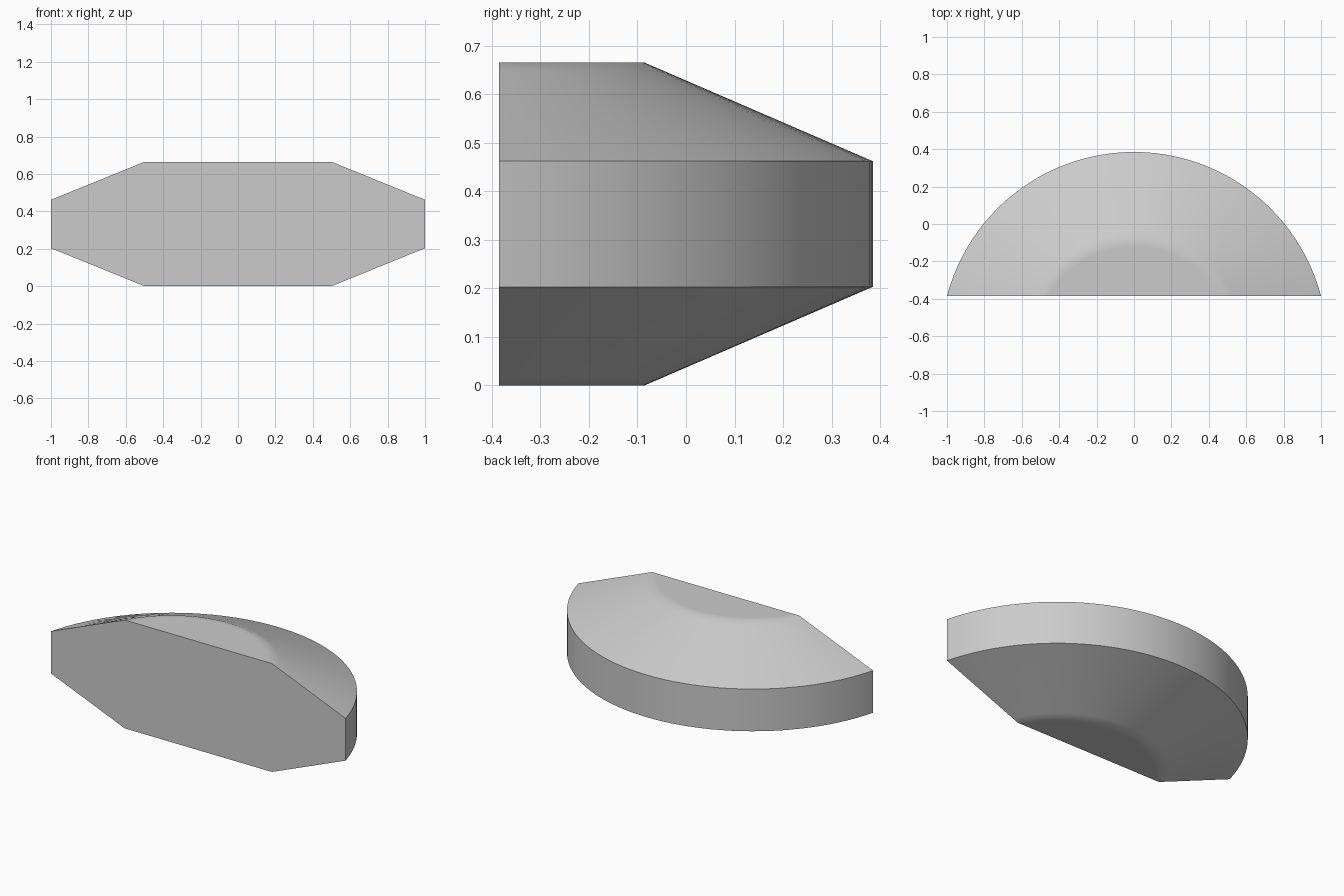
import bpy
import bmesh
from math import asin, sin, cos

default = bpy.data.objects.get("Cube")
if default:
    bpy.data.objects.remove(default, do_unlink=True)

FRONT = -0.385      # flat front plane
HEIGHT = 0.665
SEGMENTS = 48


def arc(bm, half_width, depth, z):
    """Circular arc standing on the front plane, from left to right."""
    radius = (half_width ** 2 + depth ** 2) / (2 * depth)
    centre = FRONT + depth - radius
    limit = asin(half_width / radius)
    angles = [limit * (1 - 2 * i / SEGMENTS) for i in range(SEGMENTS + 1)]
    return [bm.verts.new((radius * sin(a), centre + radius * cos(a), z)) for a in angles]


def blend(a, b, t):
    return tuple(p + (q - p) * t for p, q in zip(a, b))


# Lower half profile: half width, depth and height of each arc
cap = (0.5, 0.3, 0.0)
rim = (1.0, 0.77, 0.203)
lower = [(0.46, 0.265, 0.0), cap, blend(cap, rim, 0.08), rim]
rings = lower + [(w, d, HEIGHT - z) for w, d, z in reversed(lower)]

# Loft the arcs, then close the bottom, top and flat front
bm = bmesh.new()
arcs = [arc(bm, *ring) for ring in rings]
for low, high in zip(arcs, arcs[1:]):
    for i in range(SEGMENTS):
        bm.faces.new((low[i], low[i + 1], high[i + 1], high[i]))
bm.faces.new(arcs[0])
bm.faces.new(arcs[-1])
bm.faces.new([a[0] for a in arcs] + [a[-1] for a in reversed(arcs)])
bmesh.ops.recalc_face_normals(bm, faces=bm.faces)

mesh = bpy.data.meshes.new("half_disc_body")
bm.to_mesh(mesh)
bm.free()
body = bpy.data.objects.new("half_disc_body", mesh)
bpy.context.collection.objects.link(body)

# Plain grey material
grey = bpy.data.materials.new("plain_grey")
grey.use_nodes = True
colour = (0.6, 0.6, 0.6, 1)
grey.diffuse_color = colour
grey.node_tree.nodes["Principled BSDF"].inputs["Base Color"].default_value = colour
mesh.materials.append(grey)

# Smooth the curves, keep the rim and front edges sharp
bpy.ops.object.select_all(action="DESELECT")
body.select_set(True)
bpy.context.view_layer.objects.active = body
bpy.ops.object.shade_smooth_by_angle(angle=0.52)
